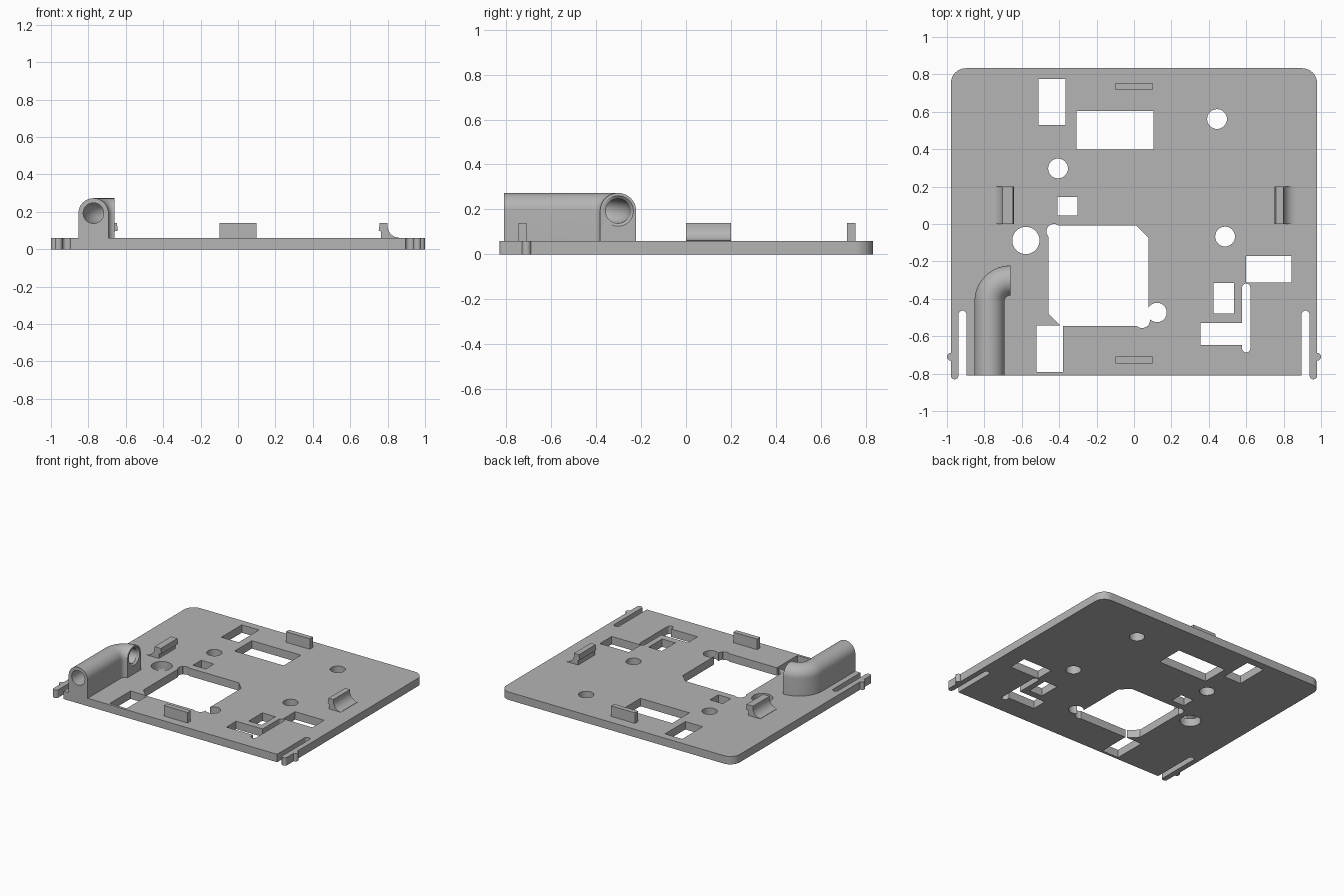
import bpy, bmesh, math
from math import sin, cos, pi

if "Cube" in bpy.data.objects:
    bpy.data.objects.remove(bpy.data.objects["Cube"])

grey = bpy.data.materials.new("plain grey")
grey.use_nodes = True
grey.diffuse_color = (0.46, 0.46, 0.46, 1)
grey.node_tree.nodes["Principled BSDF"].inputs["Base Color"].default_value = grey.diffuse_color

THICK = 0.06
FRONT, BACK, SIDE = -0.81, 0.833, 0.979


def arc(cx, cy, r, a0=0.0, a1=2 * pi, n=32, closed=True):
    steps = n if closed else n - 1
    return [(cx + r * cos(a0 + (a1 - a0) * i / steps),
             cy + r * sin(a0 + (a1 - a0) * i / steps)) for i in range(n)]


def rect(x0, x1, y0, y1):
    return [(x0, y0), (x1, y0), (x1, y1), (x0, y1)]


def stadium(x, y0, y1, r):
    return (arc(x, y1 - r, r, 0, pi, 13, False)
            + arc(x, y0 + r, r, pi, 2 * pi, 13, False))


def loft(name, rings):
    """Closed solid through a list of equal-length point rings."""
    bm = bmesh.new()
    loops = [[bm.verts.new(p) for p in ring] for ring in rings]
    n = len(loops[0])
    for a, b in zip(loops, loops[1:]):
        for i in range(n):
            j = (i + 1) % n
            bm.faces.new((a[i], a[j], b[j], b[i]))
    bm.faces.new(loops[0][::-1])
    bm.faces.new(loops[-1])
    bmesh.ops.recalc_face_normals(bm, faces=bm.faces)
    me = bpy.data.meshes.new(name)
    bm.to_mesh(me)
    bm.free()
    me.materials.append(grey)
    ob = bpy.data.objects.new(name, me)
    bpy.context.scene.collection.objects.link(ob)
    return ob


def prism(name, pts, z0, z1):
    return loft(name, [[(x, y, z) for x, y in pts] for z in (z0, z1)])


def combine(ob, tool, operation):
    mod = ob.modifiers.new("boolean", 'BOOLEAN')
    mod.object, mod.operation, mod.solver = tool, operation, 'EXACT'
    bpy.context.view_layer.update()
    dg = bpy.context.evaluated_depsgraph_get()
    me = bpy.data.meshes.new_from_object(ob.evaluated_get(dg))
    ob.modifiers.clear()
    ob.data = me
    bpy.data.objects.remove(tool)


def smooth(ob):
    bpy.ops.object.select_all(action='DESELECT')
    ob.select_set(True)
    bpy.context.view_layer.objects.active = ob
    bpy.ops.object.shade_smooth_by_angle(angle=math.radians(30))


# Base plate with rounded back corners
R = 0.08
plate = prism("base_plate",
              [(-SIDE, FRONT), (SIDE, FRONT)]
              + arc(SIDE - R, BACK - R, R, 0, pi / 2, 9, False)
              + arc(R - SIDE, BACK - R, R, pi / 2, pi, 9, False), 0, THICK)

# Openings: rectangles, round holes, slots and the chamfered window
openings = [rect(*r) for r in (
    (-0.511, -0.366, 0.53, 0.775), (-0.307, 0.104, 0.398, 0.604),
    (-0.409, -0.302, 0.045, 0.144), (0.599, 0.842, -0.313, -0.171),
    (0.425, 0.535, -0.479, -0.316), (0.356, 0.59, -0.647, -0.53),
    (-0.521, -0.38, -0.791, -0.544))]
openings += [arc(*c) for c in (
    (0.444, 0.561, 0.053), (-0.406, 0.297, 0.053), (-0.578, -0.088, 0.073),
    (0.487, -0.067, 0.053), (0.123, -0.473, 0.052),
    (-0.428, -0.04, 0.04), (0.043, -0.513, 0.043))]
openings.append([(-0.457, -0.008), (-0.457, -0.48), (-0.391, -0.546),
                 (0.078, -0.546), (0.078, -0.074), (0.012, -0.008)])
openings.append(stadium(0.6, -0.687, -0.318, 0.022))
for s in (-1, 1):
    openings.append(stadium(s * 0.917, -1.0, -0.463, 0.0215))
for pts in openings:
    combine(plate, prism("opening_cutter", pts, -0.1, 0.16), 'DIFFERENCE')

# Rounded tips and catch bumps on the spring fingers
for s in (-1, 1):
    for x, y, r in ((0.959, FRONT, 0.0205), (0.979, -0.71, 0.021)):
        combine(plate, prism("finger_tip", arc(s * x, y, r, n=24), 0, THICK), 'UNION')
smooth(plate)

# Upright tabs at front and back
for name, y in (("front_tab", -0.7275), ("back_tab", 0.7355)):
    prism(name, rect(-0.1, 0.1, y - 0.0185, y + 0.0185), THICK, 0.14)

# Side clips: lip facing inward, concave fillet outside
def clip(name, s, lip, wall, outer):
    r = 0.062
    prof = [(wall, THICK), (wall, 0.095), (lip, 0.1), (lip + 0.006, 0.14), (outer, 0.14)]
    prof += arc(outer + r, THICK + r + 0.002, r, pi, 1.5 * pi, 9, False)
    prof.append((outer + r, THICK))
    smooth(loft(name, [[(s * x, y, z) for x, z in prof] for y in (0, 0.2)]))


clip("left_clip", 1, 0.752, 0.764, 0.8)
clip("right_clip", -1, 0.642, 0.664, 0.702)

# Elbow duct: arch section swept straight, then through a quarter bend
CX, CY, MID, AXIS = -0.66, -0.415, 0.113, 0.193


def station(t):
    """Position and sideways direction at bend angle t."""
    return (CX - MID * cos(t), CY + MID * sin(t)), (cos(t), -sin(t))


def section(st, prof, shift=0.0):
    (x, y), (nx, ny) = st
    return [(x + nx * u - ny * shift, y + ny * u + nx * shift, z) for u, z in prof]


arch = [(-0.08, THICK), (0.08, THICK)] + arc(0, AXIS, 0.08, 0, pi, 25, False)
bends = [station(pi / 2 * i / 16) for i in range(17)]
first, last = bends[0], bends[-1]
length = CY - FRONT
duct = loft("elbow_duct", [section(first, arch, -length)]
            + [section(b, arch) for b in bends])

bore = arc(0, AXIS, 0.055)
mouth = arc(0, AXIS, 0.068)
tool = loft("bore_cutter", [section(first, bore, -length - 0.05)]
            + [section(b, bore) for b in bends[:-1]]
            + [section(last, mouth), section(last, mouth, 0.03)])
combine(duct, tool, 'DIFFERENCE')
smooth(duct)
